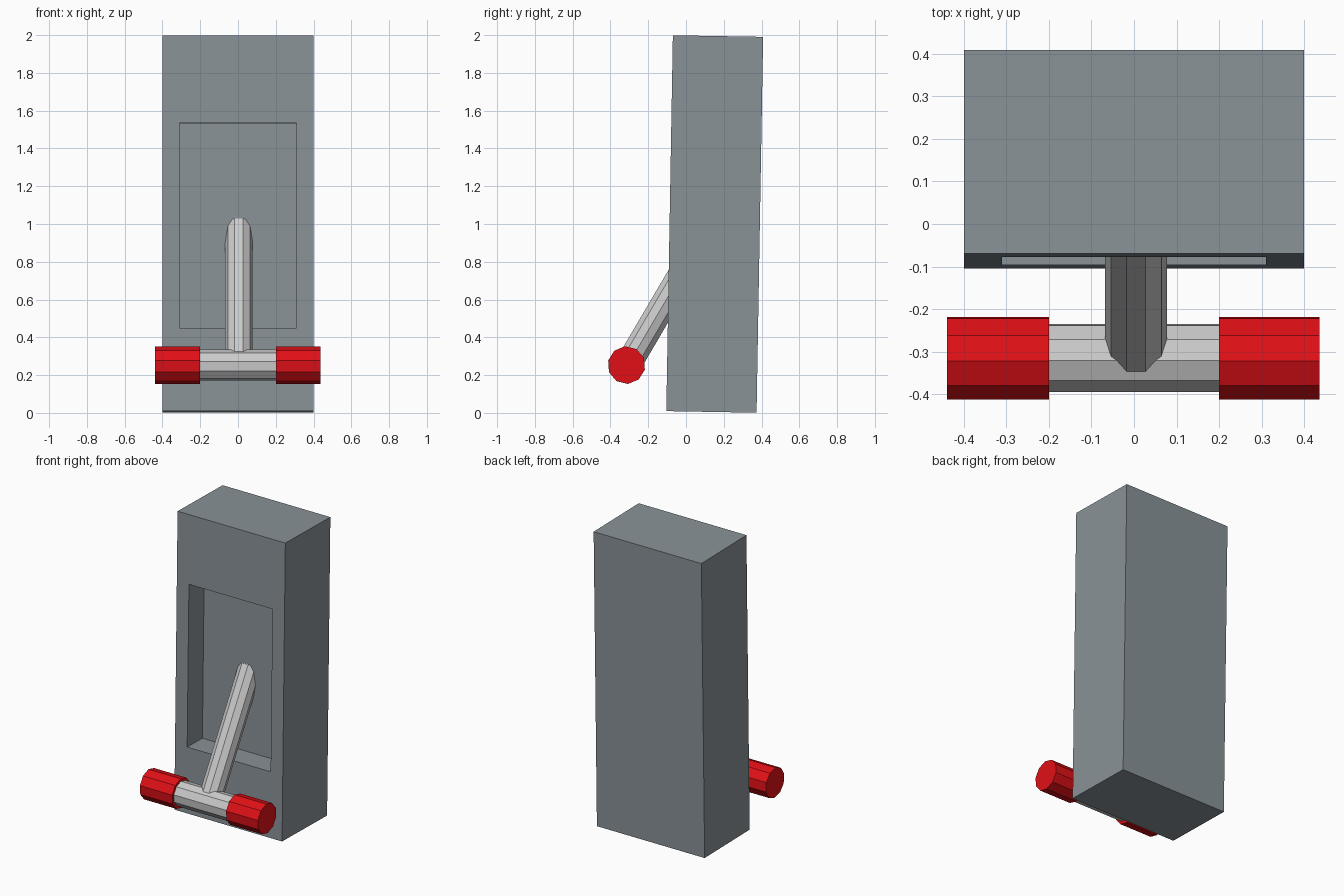
import bpy, bmesh
from math import radians
from mathutils import Vector, Matrix

if "Cube" in bpy.data.objects:
    bpy.data.objects.remove(bpy.data.objects["Cube"])


def material(name, color):
    m = bpy.data.materials.new(name)
    m.diffuse_color = (*color, 1)
    m.use_nodes = True
    m.node_tree.nodes["Principled BSDF"].inputs["Base Color"].default_value = m.diffuse_color
    return m


housing_grey = material("housing_grey", (0.25, 0.29, 0.31))
metal = material("light_metal", (0.55, 0.55, 0.54))
red = material("grip_red", (0.75, 0.005, 0.008))


def add_object(name, bm, mat):
    bmesh.ops.recalc_face_normals(bm, faces=bm.faces)
    mesh = bpy.data.meshes.new(name)
    bm.to_mesh(mesh)
    bm.free()
    mesh.materials.append(mat)
    obj = bpy.data.objects.new(name, mesh)
    bpy.context.collection.objects.link(obj)
    return obj


def rod(name, start, end, radius, roll, mat, sides=10):
    """Faceted cylinder between two points; roll turns its facets."""
    start, end = Vector(start), Vector(end)
    axis = end - start
    turn = Vector((0, 0, 1)).rotation_difference(axis).to_matrix().to_4x4()
    bm = bmesh.new()
    bmesh.ops.create_cone(bm, cap_ends=True, segments=sides, radius1=radius,
                          radius2=radius, depth=axis.length)
    # Put a vertex on local +x before applying the roll
    v = bm.verts[:][0].co
    spin = Matrix.Rotation(radians(roll) - Vector((v.x, v.y)).angle_signed(Vector((1, 0))) * -1, 4, 'Z')
    angle = Vector((1, 0)).angle_signed(Vector((v.x, v.y)))
    spin = Matrix.Rotation(radians(roll) + angle, 4, 'Z')
    bm.transform(Matrix.Translation((start + end) / 2) @ turn @ spin)
    return add_object(name, bm, mat)


# Housing: slightly tilted block with a recessed front panel
bm = bmesh.new()
bmesh.ops.create_cube(bm, size=1, matrix=Matrix.Diagonal((0.8, 0.478, 1.99, 1)))
front = min(bm.faces, key=lambda f: f.calc_center_median().y)
bmesh.ops.inset_individual(bm, faces=[front], thickness=0.09)
for v in front.verts:
    v.co.x = 0.31 if v.co.x > 0 else -0.31
    v.co.z = 0.531 if v.co.z > 0 else -0.554
panel = bmesh.ops.extrude_discrete_faces(bm, faces=[front])["faces"][0]
bmesh.ops.translate(bm, verts=panel.verts, vec=(0, 0.162, 0))
bm.transform(Matrix.Translation((0, 0.152, 1)) @ Matrix.Rotation(radians(-1), 4, 'X'))
add_object("housing", bm, housing_grey)

# Lever arm rising from the crossbar into the recess
rod("lever_arm", (0.005, -0.308, 0.253), (0.005, 0.128, 0.995), 0.073, 0, metal)

# Crossbar and its two grips
Y, Z = -0.315, 0.253
rod("crossbar", (-0.3, Y, Z), (0.3, Y, Z), 0.0825, 4, metal)
for side, x0, x1 in (("left", -0.44, -0.2), ("right", 0.2, 0.436)):
    rod(side + "_grip", (x0, Y, Z), (x1, Y, Z), 0.1, 4, red)
